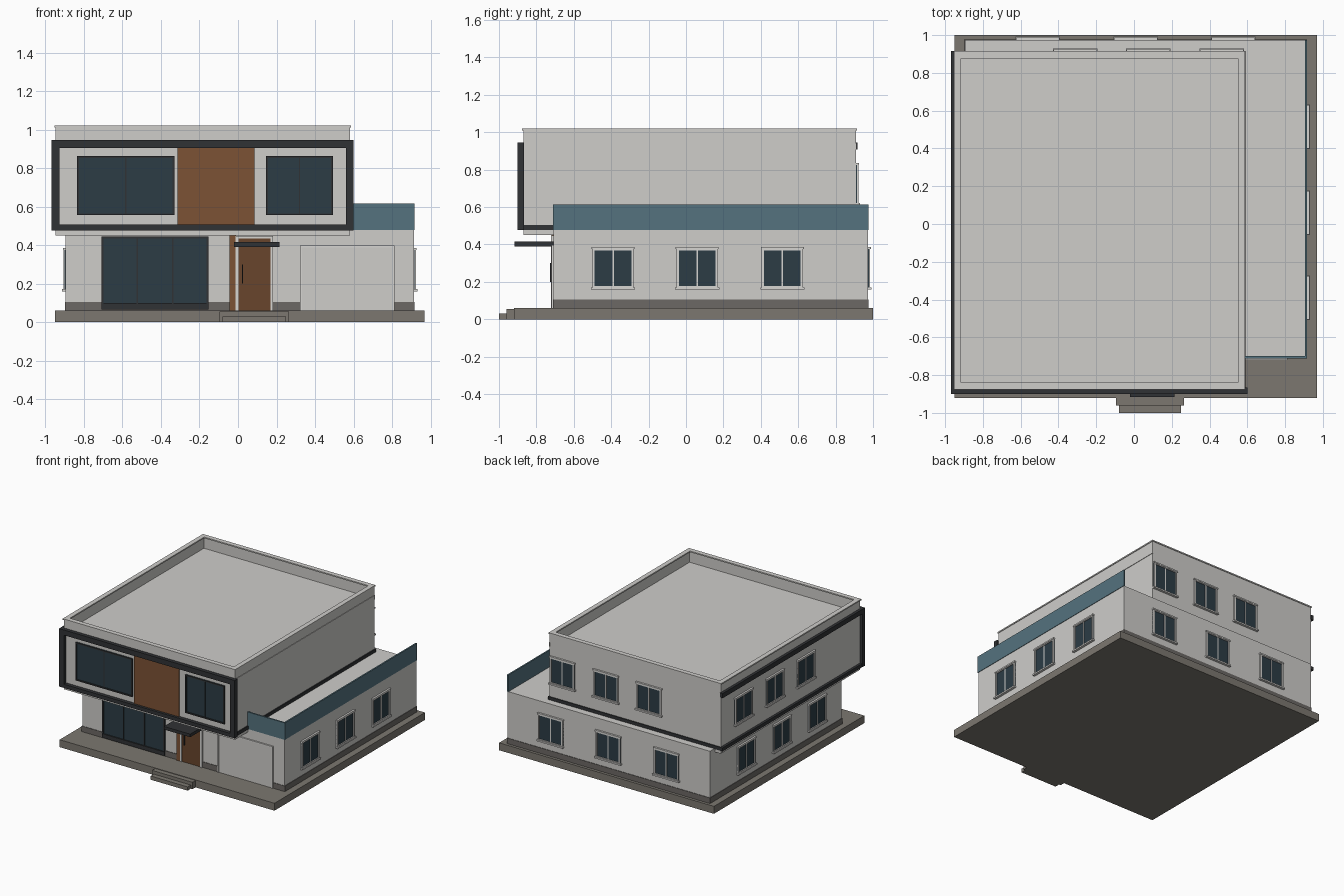
import bpy, bmesh
from mathutils import Vector

if "Cube" in bpy.data.objects:
    bpy.data.objects.remove(bpy.data.objects["Cube"])


def mat(name, c):
    m = bpy.data.materials.new(name)
    m.diffuse_color = (*c, 1)
    m.use_nodes = True
    m.node_tree.nodes["Principled BSDF"].inputs["Base Color"].default_value = m.diffuse_color
    return m


WALL = mat("wall_grey", (0.62, 0.61, 0.59))
STONE = mat("stone", (0.20, 0.185, 0.16))
BASE = mat("base_band", (0.15, 0.14, 0.13))
DARK = mat("dark_trim", (0.03, 0.032, 0.035))
GLASS = mat("dark_glass", (0.025, 0.045, 0.06))
BLUE = mat("blue_glass", (0.09, 0.17, 0.21))
WOOD = mat("wood", (0.20, 0.085, 0.035))
DOOR = mat("door_wood", (0.14, 0.06, 0.025))
TRIM = mat("light_trim", (0.68, 0.67, 0.65))


def boxes(name, parts):
    """One object from a list of ((x0,x1), (y0,y1), (z0,z1), material)."""
    me = bpy.data.meshes.new(name)
    bm = bmesh.new()
    mats = []
    for xs, ys, zs, m in parts:
        if m not in mats:
            mats.append(m)
            me.materials.append(m)
        geo = bmesh.ops.create_cube(bm, size=1)["verts"]
        for v in geo:
            v.co = Vector([(r[0] + r[1]) / 2 + c * abs(r[1] - r[0])
                           for r, c in zip((xs, ys, zs), v.co)])
        for f in {f for v in geo for f in v.link_faces}:
            f.material_index = mats.index(m)
    bm.to_mesh(me)
    bm.free()
    ob = bpy.data.objects.new(name, me)
    bpy.context.collection.objects.link(ob)
    return ob


def box(name, xs, ys, zs, m):
    return boxes(name, [(xs, ys, zs, m)])


def on_wall(name, side, wall, parts):
    """Parts (u range, z range, outward depth range, material) placed on a wall."""
    out = []
    sign = 1 if side in ("right", "back") else -1
    for u, z, d, m in parts:
        n = tuple(sorted(wall + sign * k for k in d))
        out.append((n, u, z, m) if side in ("left", "right") else (u, n, z, m))
    return boxes(name, out)


def window(name, side, wall, u0, u1, z0, z1, frame, panes, t, sill=False):
    d = (-0.01, 0.012)
    parts = [((u0, u1), (z0, z1), (-0.01, 0.005), GLASS),
             ((u0, u0 + t), (z0, z1), d, frame), ((u1 - t, u1), (z0, z1), d, frame),
             ((u0, u1), (z1 - t, z1), d, frame), ((u0, u1), (z0, z0 + t), d, frame)]
    for i in range(1, panes):
        c = u0 + (u1 - u0) * i / panes
        parts.append(((c - t / 3, c + t / 3), (z0, z1), (-0.01, 0.009), frame))
    if sill:
        parts.append(((u0 - 0.008, u1 + 0.008), (z0 - 0.006, z0 + 0.006), (-0.01, 0.02), frame))
        parts.append(((u0 - 0.005, u1 + 0.005), (z1 - 0.005, z1 + 0.006), (-0.01, 0.015), frame))
    on_wall(name, side, wall, parts)


def ring(name, x0, x1, y0, y1, z, t, m):
    """Rectangular ring of bars of thickness t."""
    boxes(name, [((x0, x1), (y0, y0 + t), z, m), ((x0, x1), (y1 - t, y1), z, m),
                 ((x0, x0 + t), (y0 + t, y1 - t), z, m), ((x1 - t, x1), (y0 + t, y1 - t), z, m)])


# Plinth and entrance steps
box("plinth", (-0.95, 0.97), (-0.92, 1.0), (0, 0.06), STONE)
box("upper_step", (-0.095, 0.265), (-0.96, -0.915), (0, 0.056), STONE)
box("lower_step", (-0.08, 0.25), (-1.0, -0.95), (0, 0.03), STONE)

# Ground floor with its dark base band
box("ground_floor", (-0.895, 0.913), (-0.708, 0.973), (0.05, 0.48), WALL)
box("base_band", (-0.899, 0.917), (-0.712, 0.977), (0.055, 0.105), BASE)

# Upper floor with the roof sunk behind a parapet
upper = box("upper_floor", (-0.948, 0.583), (-0.87, 0.91), (0.45, 1.015), WALL)
bm = bmesh.new()
bm.from_mesh(upper.data)
bm.faces.ensure_lookup_table()
top = max(bm.faces, key=lambda f: f.calc_center_median().z)
bmesh.ops.inset_region(bm, faces=[top], thickness=0.03)
hole = bmesh.ops.extrude_discrete_faces(bm, faces=[top])["faces"]
bmesh.ops.translate(bm, vec=(0, 0, -0.093), verts=hole[0].verts)
bm.to_mesh(upper.data)
bm.free()
ring("parapet_coping", -0.954, 0.588, -0.876, 0.915, (1.01, 1.02), 0.038, WALL)

# Dark frame around the front of the upper floor, and bands along the sides
F = (-0.9, -0.865)
boxes("front_frame", [((-0.97, 0.6), F, (0.903, 0.945), DARK), ((-0.97, 0.6), F, (0.477, 0.507), DARK),
                      ((-0.97, -0.927), F, (0.507, 0.903), DARK), ((0.56, 0.6), F, (0.507, 0.903), DARK)])
box("left_top_band", (-0.97, -0.945), (-0.87, 0.917), (0.907, 0.945), DARK)
box("left_bottom_band", (-0.968, -0.945), (-0.87, 0.917), (0.477, 0.505), DARK)
box("right_bottom_band", (0.58, 0.591), (-0.87, 0.917), (0.477, 0.505), DARK)
box("back_bottom_band", (-0.968, 0.591), (0.905, 0.917), (0.477, 0.505), DARK)
box("right_top_line", (0.58, 0.587), (-0.87, 0.912), (0.907, 0.94), WALL)

# Terrace glass balustrade
box("terrace_glass_right", (0.905, 0.917), (-0.712, 0.975), (0.478, 0.615), BLUE)
box("terrace_glass_front", (0.583, 0.917), (-0.712, -0.7), (0.478, 0.615), BLUE)

# Repeated two-pane windows
W = 0.11
for side, wall, centres, z in (
        ("right", 0.913, (-0.39, 0.06, 0.515), 0.165),
        ("left", -0.895, (-0.39, 0.06, 0.515), 0.165),
        ("back", 0.973, (-0.51, 0.01, 0.525), 0.165),
        ("left", -0.948, (-0.17, 0.225, 0.625), 0.615),
        ("back", 0.91, (-0.31, 0.075, 0.465), 0.615)):
    floor = "ground" if z < 0.5 else "upper"
    for i, c in enumerate(centres):
        window(f"{floor}_{side}_window_{i + 1}", side, wall, c - W, c + W,
               z, z + 0.215, TRIM, 2, 0.012, True)

# Large front windows
window("upper_front_window_left", "front", -0.87, -0.835, -0.33, 0.555, 0.863, DARK, 2, 0.01)
window("upper_front_window_right", "front", -0.87, 0.145, 0.493, 0.555, 0.863, DARK, 2, 0.01)
window("sliding_window", "front", -0.708, -0.71, -0.152, 0.07, 0.445, DARK, 3, 0.012)
box("sliding_window_threshold", (-0.71, -0.152), (-0.722, -0.7), (0.066, 0.098), DARK)

# Wood cladding
on_wall("upper_wood_panel", "front", -0.87, [((-0.315, 0.087), (0.507, 0.903), (-0.01, 0.01), WOOD)])
on_wall("entrance_wood_panel", "front", -0.708, [((-0.045, -0.01), (0.06, 0.45), (-0.01, 0.012), WOOD)])

# Front door, canopy and garage door
on_wall("front_door", "front", -0.708, [
    ((0, 0.17), (0.06, 0.435), (-0.01, 0.007), DOOR),
    ((-0.012, 0.002), (0.06, 0.445), (-0.01, 0.014), TRIM),
    ((0.168, 0.182), (0.06, 0.445), (-0.01, 0.014), TRIM),
    ((-0.012, 0.182), (0.433, 0.447), (-0.01, 0.014), TRIM),
    ((0.02, 0.026), (0.2, 0.3), (0.005, 0.018), DARK)])
box("door_canopy", (-0.02, 0.215), (-0.917, -0.7), (0.39, 0.415), DARK)
on_wall("garage_door", "front", -0.708, [
    ((0.33, 0.805), (0.06, 0.39), (-0.01, 0.006), WALL),
    ((0.322, 0.332), (0.06, 0.398), (-0.01, 0.012), TRIM),
    ((0.803, 0.813), (0.06, 0.398), (-0.01, 0.012), TRIM),
    ((0.322, 0.813), (0.388, 0.398), (-0.01, 0.012), TRIM)])
